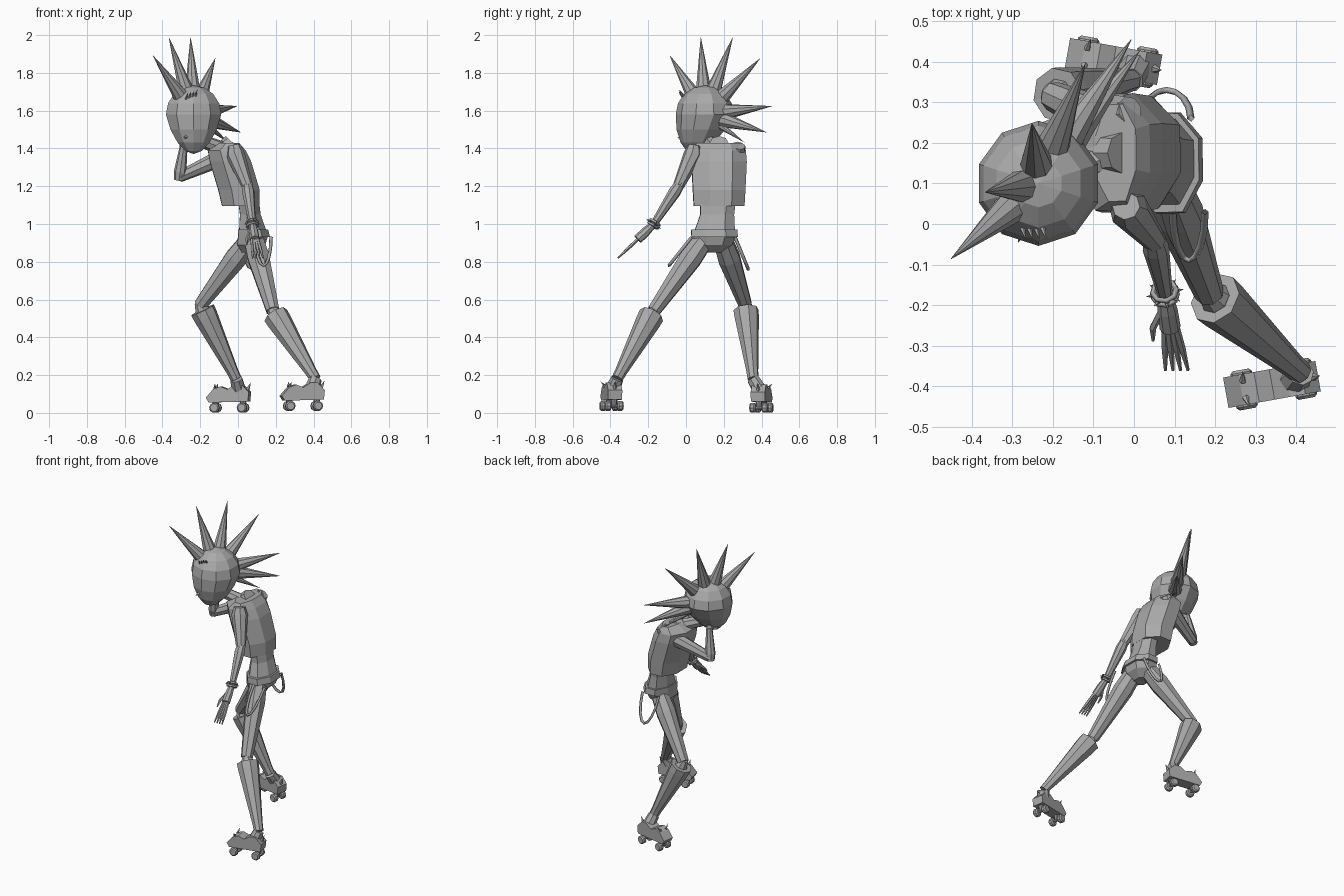
import bpy, bmesh, math
from mathutils import Vector

default_cube = bpy.data.objects.get("Cube")
if default_cube:
    bpy.data.objects.remove(default_cube, do_unlink=True)

SHADE = .4
grey = bpy.data.materials.new("mid_grey")
grey.use_nodes = True
grey.diffuse_color = (SHADE, SHADE, SHADE, 1)
grey.node_tree.nodes["Principled BSDF"].inputs["Base Color"].default_value = grey.diffuse_color
UP = Vector((0, 0, 1))
ACROSS = Vector((1, 0, 0))


def add_object(name, data):
    data.materials.append(grey)
    result = bpy.data.objects.new(name, data)
    bpy.context.collection.objects.link(result)


def add_mesh(name, bm):
    bmesh.ops.recalc_face_normals(bm, faces=bm.faces)
    mesh = bpy.data.meshes.new(name)
    bm.to_mesh(mesh)
    bm.free()
    add_object(name, mesh)


def skin(name, rings):
    """Bridge rings of points and cap both ends."""
    bm = bmesh.new()
    rows = [[bm.verts.new(point) for point in ring] for ring in rings]
    for lower, upper in zip(rows, rows[1:]):
        for i in range(len(lower)):
            bm.faces.new((lower[i - 1], lower[i], upper[i], upper[i - 1]))
    bm.faces.new(rows[0])
    bm.faces.new(rows[-1])
    add_mesh(name, bm)


def circle(sides):
    angles = [math.tau * i / sides for i in range(sides)]
    return [Vector((math.cos(a), math.sin(a), 0)) for a in angles]


def limb(name, points, radii, sides=8):
    """Tapered tube through the points."""
    rings = []
    for i, (point, radius) in enumerate(zip(points, radii)):
        direction = points[min(i + 1, len(points) - 1)] - points[max(i - 1, 0)]
        turn = direction.to_track_quat('Z', 'Y')
        rings.append([point + turn @ (corner * radius) for corner in circle(sides)])
    skin(name, rings)


def spike(name, base, tip, radius, sides=5):
    limb(name, (base, tip), (radius, radius / 50), sides)


def stack(name, sections):
    """Chamfered box loft; a section is x, y, z, half depth, half width."""
    rings = []
    for x, y, z, depth, width in sections:
        ring = []
        for corner in circle(8):
            corner.rotate(Vector((1, 0)).to_3d().rotation_difference(Vector((2, 1, 0))))
            boxed = [math.copysign(min(abs(c) * 1.1, 1), c) for c in corner.xy]
            ring.append((x + depth * boxed[0], y + width * boxed[1], z))
        rings.append(ring)
    skin(name, rings)


def strap(name, centre, first, second, thickness, sweep, steps=8):
    """Cord following an elliptical arc."""
    curve = bpy.data.curves.new(name, 'CURVE')
    curve.dimensions = '3D'
    curve.bevel_depth = thickness
    curve.bevel_resolution = 0
    spline = curve.splines.new('POLY')
    spline.points.add(steps)
    for i, point in enumerate(spline.points):
        angle = sweep * i / steps
        point.co = (centre + first * math.cos(angle) + second * math.sin(angle)).to_4d()
    add_object(name, curve)


# Head: faceted ball narrowing to a chin
head = Vector((-.235, .1, 1.58))
bm = bmesh.new()
bmesh.ops.create_uvsphere(bm, u_segments=10, v_segments=8, radius=.154)
for vert in bm.verts:
    drop = max(-vert.co.z, 0)
    vert.co.xy *= 1 - 1.6 * drop
    vert.co -= Vector((0, drop, drop)) * .36
    vert.co += head
add_mesh("head", bm)

# Hair spikes fan from the forehead to the nape
backward = Vector((.65, .76, 0))
sideways = UP.cross(backward)
for i, degrees in enumerate((-42, -14, 14, 45, 84, 103, 118)):
    angle = math.radians(degrees)
    tip = .42 * (backward * math.sin(angle) + UP * math.cos(angle))
    tip += sideways * .11 * math.cos(angle - math.radians(25))
    nape = i == 6
    spike(f"hair_spike_{i}", head + tip * .3, head + tip * (.75 if nape else 1),
          .02 if nape else .042, sides=9)

# Nose and a row of brow studs
nose = head + Vector((-.03, -.1, -.11))
spike("nose", nose, nose + Vector((-.02, -.045, -.015)), .022, sides=4)
for i in range(4):
    stud = head + Vector((i / 60 - .04, -.11, .08 + i / 160))
    spike(f"brow_stud_{i}", stud, stud + Vector((.01, -.03, .035)), .007)

# Torso, waist, belt and shorts
nape_base = Vector((-.03, .175, 1.38))
limb("neck", (head + Vector((.04, .02, -.14)), nape_base), (.035, .04))
limb("collar", (nape_base - ACROSS * .05, nape_base + UP * .05), (.055, .05))
chest = .175
stack("jacket", ((.015, chest, 1.095, .1, .135), (.005, chest, 1.18, .11, .14),
                 (-.04, chest, 1.33, .11, .147), (-.06, chest, 1.39, .1, .142),
                 (-.045, chest, 1.43, .05, .12)))
stack("waist", ((.055, .17, 1.13, .055, .095), (.065, .165, 1.05, .055, .09),
                (.08, .15, .95, .075, .11)))
stack("belt", ((.085, .15, .93, .085, .125), (.08, .15, .97, .08, .122)))
stack("shorts", ((.06, .14, .85, .04, .05), (.07, .145, .89, .075, .1), (.08, .15, .94, .08, .118)))

# Hanging straps at both hips
strap("left_strap", Vector((.135, .03, .93)), ACROSS * .04, Vector((0, -.12, -.15)), .009, math.pi)
strap("right_strap", Vector((.08, .26, .93)), ACROSS * .06, Vector((0, .07, -.17)), .009, math.pi)


# Arms
def arm(side, shoulder, elbow, wrist, fingertips, knuckle_row):
    upper = shoulder.lerp(elbow, .1)
    limb(f"{side}_upper_arm", (shoulder + UP * .03, upper, elbow), (.035, .05, .03))
    limb(f"{side}_forearm", [elbow.lerp(wrist, t) for t in (-.1, .15, 1)], (.026, .033, .019))
    palm = wrist.lerp(fingertips, .45)
    limb(f"{side}_palm", (wrist, wrist.lerp(palm, .5), palm), (.018, .025, .026))
    for i in range(4):
        offset = knuckle_row * (i - 1.5)
        bend = palm.lerp(fingertips, .5)
        limb(f"{side}_finger_{i}", (palm + offset * .7, bend + offset, fingertips + offset * 1.3),
             (.009, .009, .004), sides=5)
    thumb = wrist.lerp(palm, .5) - knuckle_row
    limb(f"{side}_thumb", (thumb, palm - knuckle_row * 3, palm.lerp(fingertips, .3) - knuckle_row * 3.3),
         (.01, .009, .004), sides=5)


left_elbow = Vector((.05, -.04, 1.2))
left_wrist = Vector((.076, -.17, 1))
arm("left", Vector((-.02, .045, 1.385)), left_elbow, left_wrist,
    Vector((.105, -.36, .82)), ACROSS / 70)
arm("right", Vector((-.01, .28, 1.385)), Vector((-.31, .185, 1.25)), Vector((-.285, .16, 1.43)),
    Vector((-.23, .04, 1.4)), ACROSS / 70)

# Studded bracelet
turn = (left_wrist - left_elbow).to_track_quat('Z', 'Y')
for shift in (-1, 1):
    strap("bracelet", left_wrist + turn @ UP * shift / 100, turn @ ACROSS * .03,
          turn @ UP.cross(ACROSS) * .03, .007, math.tau)
for corner in circle(8):
    outward = turn @ corner
    spike("bracelet_stud", left_wrist + outward * .027, left_wrist + outward * .047, .007)


# Legs, flared leg warmers and roller boots
def leg(side, hip, knee, ankle, boot, turn_out):
    limb(f"{side}_thigh", [hip.lerp(knee, t) for t in (0, .25, 1)], (.055, .062, .037))
    limb(f"{side}_knee", [knee.lerp(ankle, t) for t in (-.04, .06, .3)], (.025, .04, .04))
    # The cuff rim folds inward at the top
    limb(f"{side}_leg_warmer", [knee.lerp(ankle, t) for t in (.14, .07, .065, .16, .9, 1)],
         (.05, .053, .068, .066, .032, .03))

    forward = Vector((-1, turn_out, 0)).normalized()
    outward = UP.cross(forward)

    def place(along, aside, height):
        return boot + forward * along + outward * aside + UP * height

    # Boot silhouette from heel to toe over a flat sole
    tops = (.11, .15, .15, .125, .14, .125, .08)
    outline = [(i / 26 - .115, top) for i, top in enumerate(tops)] + [(.1, .055), (-.11, .06)]
    skin(f"{side}_boot", [[place(x, aside, z) for x, z in outline] for aside in (-.038, .038)])
    limb(f"{side}_boot_collar", (place(-.055, 0, .12), ankle), (.04, .034))
    spike(f"{side}_heel_spur", place(-.1, 0, .12), place(-.12, 0, .16), .012)
    for aside in (-1, 1):
        spike(f"{side}_toe_stud", place(.07, aside / 50, .13), place(.065, aside / 22, .155), .009)
    for along in (.07, -.078):
        limb(f"{side}_truck", (place(along, 0, .03), place(along, 0, .08)), (.012, .022))
        limb(f"{side}_axle", (place(along, -.045, .027), place(along, .045, .027)), (.008, .008))
        for aside in (-.033, .033):
            limb(f"{side}_wheel", [place(along, aside + edge, .027) for edge in (-.016, -.009, .009, .016)],
                 (.02, .027, .027, .02), sides=10)


leg("left", Vector((.085, .09, .91)), Vector((.185, -.17, .54)), Vector((.41, -.365, .18)),
    Vector((.34, -.395, .01)), -.18)
leg("right", Vector((.05, .2, .9)), Vector((-.2, .315, .57)), Vector((-.01, .355, .18)),
    Vector((-.05, .4, 0)), .18)
